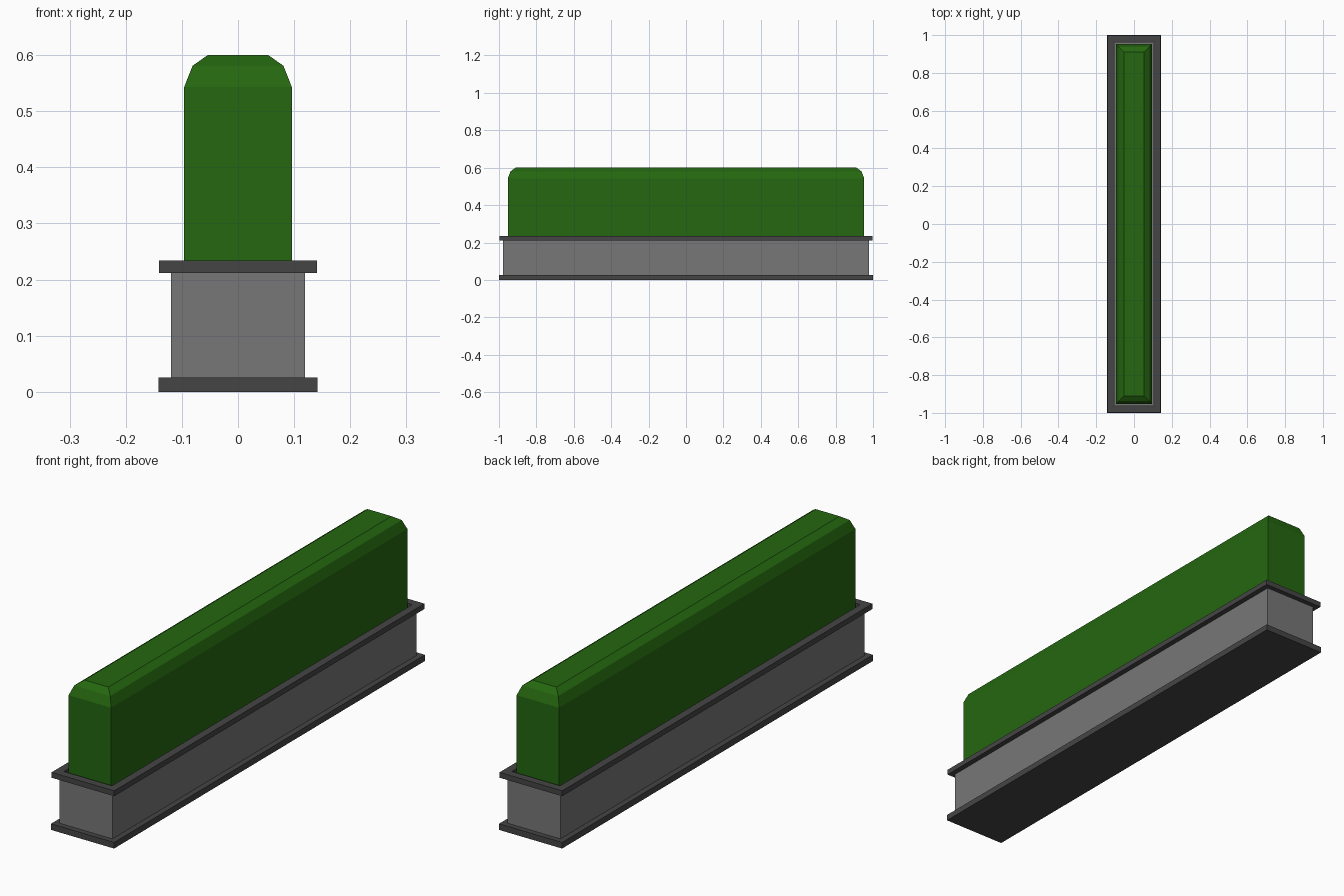
import bpy, bmesh

if "Cube" in bpy.data.objects:
    bpy.data.objects.remove(bpy.data.objects["Cube"])


def material(name, rgb):
    m = bpy.data.materials.new(name)
    m.diffuse_color = (*rgb, 1)
    m.use_nodes = True
    m.node_tree.nodes["Principled BSDF"].inputs["Base Color"].default_value = m.diffuse_color
    return m


GREEN = material("hedge green", (0.018, 0.135, 0.005))
GREY = material("mid grey", (0.185, 0.185, 0.185))
DARK = material("dark grey", (0.06, 0.06, 0.06))


def loft(name, rings, mat, caps=True):
    """Stack rectangular rings (half x, half y, z); without caps, join last to first."""
    bm = bmesh.new()
    loops = [[bm.verts.new((sx * x, sy * y, z))
              for sx, sy in ((-1, -1), (1, -1), (1, 1), (-1, 1))] for x, y, z in rings]
    pairs = list(zip(loops, loops[1:]))
    if caps:
        bm.faces.new(loops[0][::-1])
        bm.faces.new(loops[-1])
    else:
        pairs.append((loops[-1], loops[0]))
    for a, b in pairs:
        for i in range(4):
            j = (i + 1) % 4
            bm.faces.new((a[i], a[j], b[j], b[i]))
    bmesh.ops.recalc_face_normals(bm, faces=bm.faces)
    me = bpy.data.meshes.new(name)
    bm.to_mesh(me)
    bm.free()
    me.materials.append(mat)
    ob = bpy.data.objects.new(name, me)
    bpy.context.collection.objects.link(ob)
    return ob


# base slab
loft("base_plinth", [(0.142, 1.0, 0), (0.142, 1.0, 0.025)], DARK)

# trough with a shallow recess that holds the hedge
loft("planter_body", [(0.119, 0.978, 0.025), (0.119, 0.978, 0.213),
                      (0.104, 0.962, 0.213), (0.104, 0.962, 0.19)], GREY)

# open rim frame
loft("planter_rim", [(0.141, 0.998, 0.212), (0.141, 0.998, 0.234),
                     (0.109, 0.966, 0.234), (0.109, 0.966, 0.212)], DARK, caps=False)

# hedge block with a two-step rounded top
loft("hedge", [(0.096, 0.953, 0.19), (0.096, 0.953, 0.543),
               (0.081, 0.938, 0.581), (0.054, 0.911, 0.6)], GREEN)
